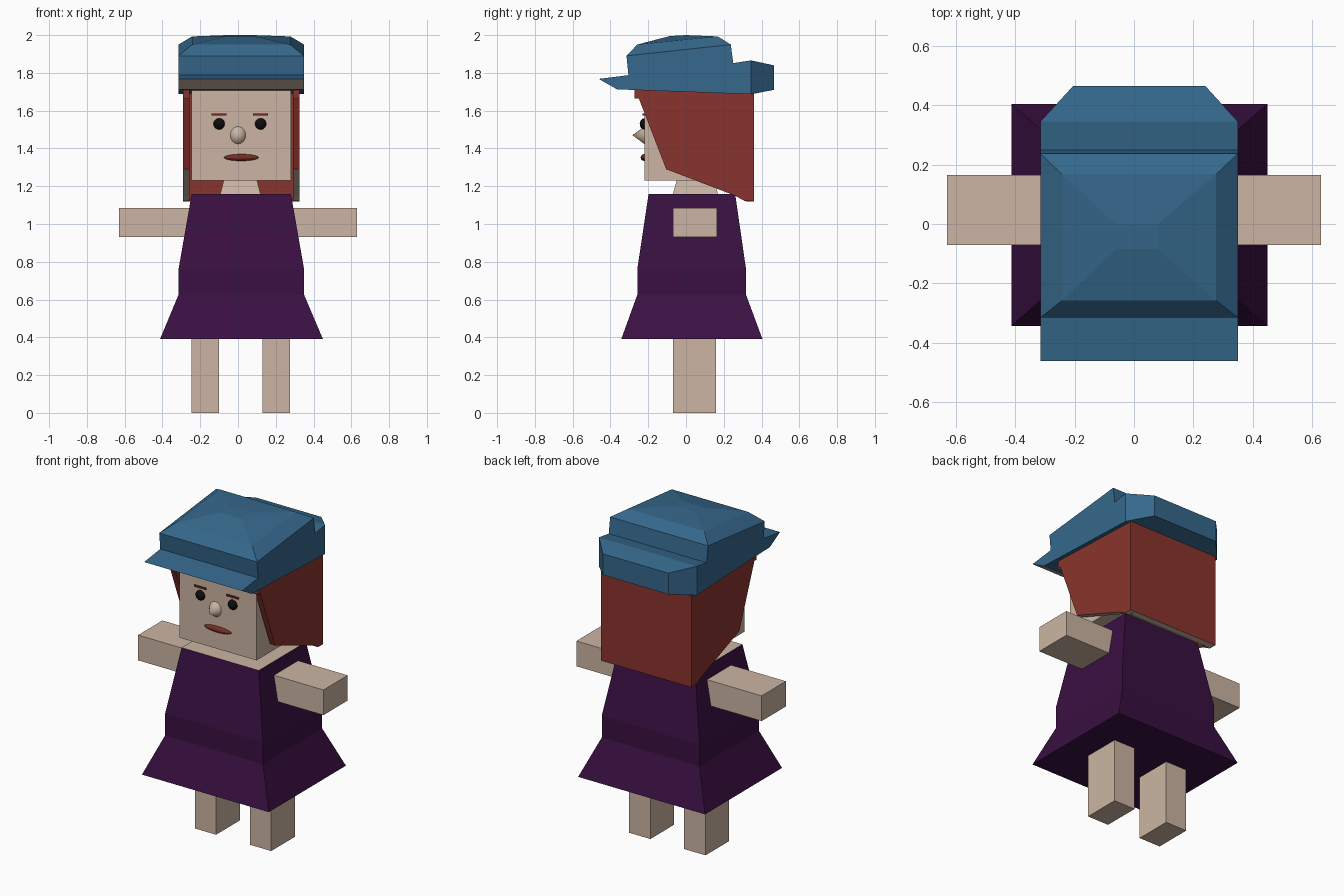
import bpy, bmesh, math
from mathutils import Vector

if "Cube" in bpy.data.objects:
    bpy.data.objects.remove(bpy.data.objects["Cube"])

CX = 0.018  # the figure's symmetry plane sits slightly off centre


def material(name, r, g, b):
    m = bpy.data.materials.new(name)
    lin = [((c / 255 + 0.055) / 1.055) ** 2.4 for c in (r, g, b)]
    m.diffuse_color = (*lin, 1)
    m.use_nodes = True
    m.node_tree.nodes["Principled BSDF"].inputs["Base Color"].default_value = m.diffuse_color
    return m


skin = material("skin", 204, 181, 163)
purple = material("purple cloth", 58, 16, 66)
blue = material("blue cloth", 53, 104, 140)
red = material("red hair", 138, 52, 45)
lip = material("lip red", 120, 44, 38)
black = material("black", 14, 12, 14)


def finish(name, bm, mats, rule=None):
    bmesh.ops.remove_doubles(bm, verts=bm.verts, dist=1e-5)
    bmesh.ops.recalc_face_normals(bm, faces=bm.faces)
    bm.normal_update()
    if rule:
        for f in bm.faces:
            f.material_index = 1 if rule(f) else 0
    me = bpy.data.meshes.new(name)
    bm.to_mesh(me)
    bm.free()
    for m in mats:
        me.materials.append(m)
    ob = bpy.data.objects.new(name, me)
    bpy.context.collection.objects.link(ob)
    return ob


def add_loft(bm, rings):
    loops = [[bm.verts.new(p) for p in ring] for ring in rings]
    for a, b in zip(loops, loops[1:]):
        n = len(a)
        for i in range(n):
            bm.faces.new((a[i], a[(i + 1) % n], b[(i + 1) % n], b[i]))
    bm.faces.new(loops[0][::-1])
    bm.faces.new(loops[-1])


def loft(name, rings, mats, rule=None):
    bm = bmesh.new()
    add_loft(bm, rings)
    return finish(name, bm, mats, rule)


def rect(x0, x1, y0, y1, zf, zb=None):
    """Four corners, with a front height and a back height."""
    zb = zf if zb is None else zb
    return [(x0, y0, zf), (x1, y0, zf), (x1, y1, zb), (x0, y1, zb)]


def box(name, x0, x1, y0, y1, z0, z1, mat):
    return loft(name, [rect(x0, x1, y0, y1, z0), rect(x0, x1, y0, y1, z1)], [mat])


def profile(points, x0, x1):
    """Side outline (y, z) as two rings spanning x0..x1."""
    return [[(x, y, z) for y, z in points] for x in (x0, x1)]


def blob(name, x, y, z, sx, sy, sz, mat):
    bm = bmesh.new()
    bmesh.ops.create_uvsphere(bm, u_segments=16, v_segments=10, radius=1)
    bmesh.ops.scale(bm, vec=(sx, sy, sz), verts=bm.verts)
    bmesh.ops.translate(bm, vec=(x, y, z), verts=bm.verts)
    for f in bm.faces:
        f.smooth = True
    return finish(name, bm, [mat])


# Legs
box("left_leg", -0.245, -0.10, -0.07, 0.16, 0, 0.40, skin)
box("right_leg", 0.13, 0.275, -0.07, 0.16, 0, 0.40, skin)

# Dress, with bare shoulders on top
loft("dress", [rect(-0.413, 0.45, -0.343, 0.405, 0.39),
               rect(-0.315, 0.35, -0.258, 0.318, 0.625),
               rect(-0.315, 0.35, -0.258, 0.318, 0.76),
               rect(-0.245, 0.28, -0.198, 0.26, 1.16)],
     [purple, skin], lambda f: f.normal.z > 0.9)

# Arms
box("left_arm", -0.63, -0.15, -0.07, 0.165, 0.93, 1.085, skin)
box("right_arm", 0.19, 0.63, -0.07, 0.165, 0.93, 1.085, skin)

# Neck and head
loft("neck", [rect(-0.095, 0.12, -0.07, 0.17, 1.155),
              rect(-0.075, 0.10, -0.048, 0.15, 1.235)], [skin])
box("head", -0.245, 0.28, -0.22, 0.31, 1.23, 1.71, skin)

# Face
for side, x in (("left", -0.10), ("right", 0.12)):
    blob(side + "_eye", x, -0.22, 1.53, 0.03, 0.025, 0.03, black)
    box(side + "_brow", x - 0.04, x + 0.04, -0.229, -0.219, 1.575, 1.585, lip)
blob("mouth", CX, -0.22, 1.352, 0.092, 0.02, 0.018, lip)
bm = bmesh.new()
ring = [bm.verts.new((0.042 * math.cos(math.tau * i / 16), -0.218,
                      1.47 + 0.048 * math.sin(math.tau * i / 16))) for i in range(16)]
tip = bm.verts.new((0, -0.284, 1.47))
for i in range(16):
    bm.faces.new((ring[i], ring[(i + 1) % 16], tip)).smooth = True
finish("nose", bm, [skin])

# Hair: two side panels and a back panel, undersides in skin colour
outline = [(-0.272, 1.72), (-0.272, 1.665), (-0.25, 1.665), (-0.105, 1.29),
           (0.26, 1.15), (0.31, 1.122), (0.36, 1.12), (0.36, 1.70)]
below = lambda f: f.normal.z < -0.6
loft("left_hair", profile(outline, -0.29, -0.256), [red, skin], below)
loft("right_hair", profile(outline, 0.292, 0.326), [red, skin], below)
loft("back_hair", [rect(-0.256, 0.292, 0.318, 0.36, 1.12),
                   rect(-0.256, 0.292, 0.318, 0.36, 1.70)], [red, skin], below)

# Hat: band with brim, tilted crown and chamfered back bump
X0, X1 = -0.315, 0.35
bm = bmesh.new()
add_loft(bm, profile([(-0.462, 1.768), (-0.365, 1.713), (0.345, 1.687),
                      (0.345, 1.866), (0.25, 1.852), (-0.305, 1.788)], X0, X1))
add_loft(bm, [rect(X0, X1, -0.305, 0.25, 1.788, 1.852),
              rect(X0, X1, -0.315, 0.237, 1.89, 1.95),
              rect(-0.243, 0.277, -0.258, 0.168, 1.95, 1.993),
              rect(-0.06, 0.08, -0.085, 0.0, 1.995, 2.0)])
add_loft(bm, [[(X0, 0.345, 1.687), (X1, 0.345, 1.687), (X1, 0.345, 1.866), (X0, 0.345, 1.866)],
              [(-0.205, 0.465, 1.71), (0.24, 0.465, 1.71),
               (0.24, 0.465, 1.84), (-0.205, 0.465, 1.84)]])
# drop the hidden walls shared between the three pieces
hidden = []
for f in bm.faces:
    c = f.calc_center_median()
    ys = [v.co.y for v in f.verts]
    wall = all(abs(y - 0.345) < 1e-4 for y in ys)
    seam = abs(c.y + 0.0275) < 1e-3 and abs(c.z - 1.82) < 1e-3 and abs(c.x - (X0 + X1) / 2) < 1e-3
    if wall or seam:
        hidden.append(f)
bmesh.ops.delete(bm, geom=hidden, context='FACES')
# the slanted underside of the brim tip is skin coloured
finish("hat", bm, [blue, skin],
       lambda f: f.normal.z < -0.5 and f.calc_center_median().y < -0.38)
